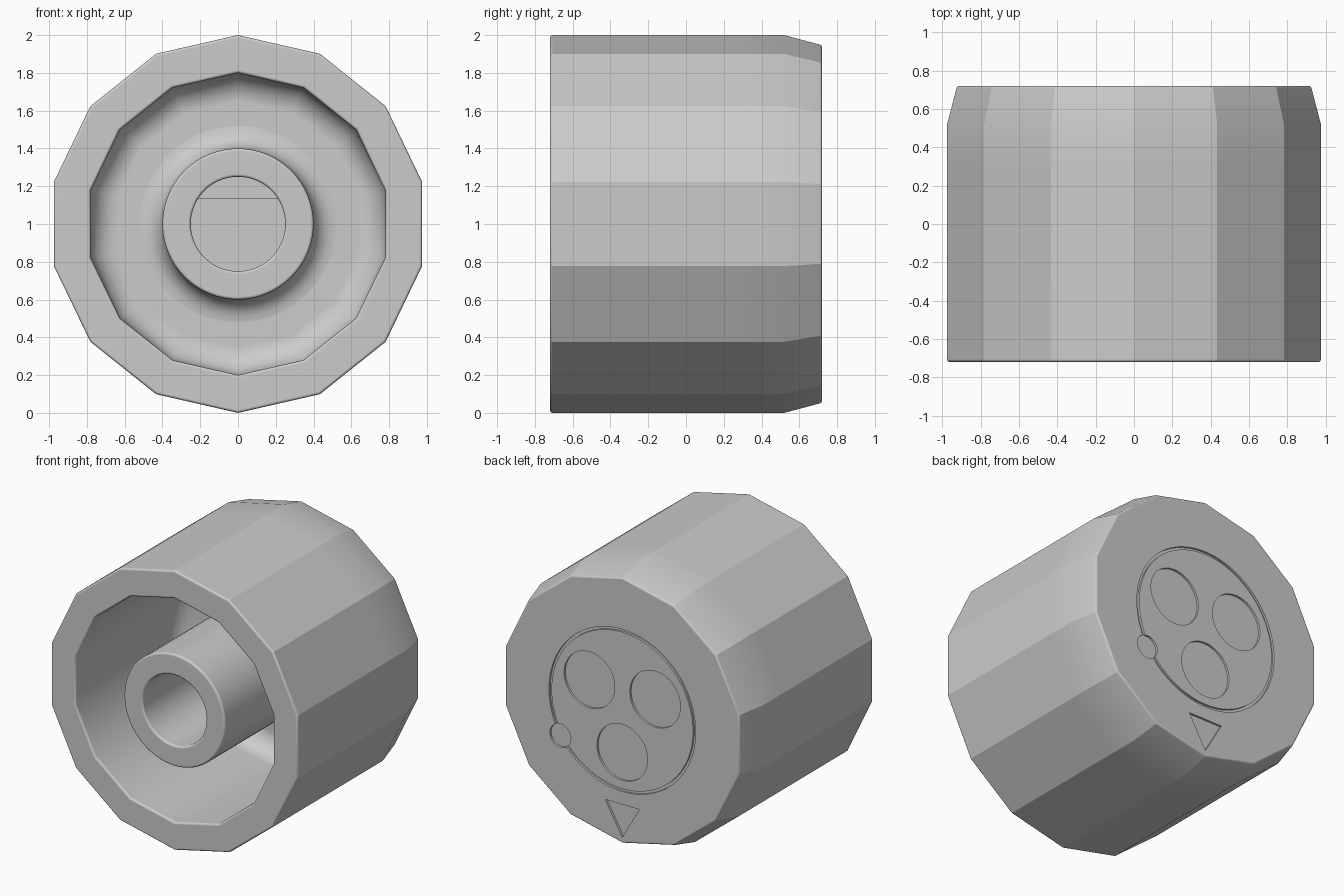
import bpy, bmesh
from math import sin, cos, pi, radians, hypot, asin

old = bpy.data.objects.get("Cube")
if old:
    bpy.data.objects.remove(old, do_unlink=True)

grey = bpy.data.materials.new("plain grey")
grey.use_nodes = True
grey.diffuse_color = (0.6, 0.6, 0.6, 1)
grey.node_tree.nodes["Principled BSDF"].inputs["Base Color"].default_value = (0.6, 0.6, 0.6, 1)

FRONT, BACK, FLOOR = -0.72, 0.72, 0.5
B = 0.015  # small edge rounding


def arc(cx, cy, r, a0, a1, n=5):
    angles = [radians(a0 + (a1 - a0) * i / n) for i in range(n + 1)]
    return [(cx + r * cos(a), cy + r * sin(a)) for a in angles]


def finish(bm, name):
    bmesh.ops.recalc_face_normals(bm, faces=bm.faces)
    mesh = bpy.data.meshes.new(name)
    bm.to_mesh(mesh)
    bm.free()
    mesh.materials.append(grey)
    ob = bpy.data.objects.new(name, mesh)
    bpy.context.collection.objects.link(ob)
    ob.location.z = 1
    return ob


def lathe(name, profile, sides, loop=False):
    """Spin (radius, y) points around the y axis; cap the ends or close the loop."""
    bm = bmesh.new()
    rings = []
    for r, y in profile:
        turn = [2 * pi * i / sides for i in range(sides)]
        rings.append([bm.verts.new((r * sin(a), y, r * cos(a))) for a in turn])
    pairs = list(zip(rings, rings[1:]))
    if loop:
        pairs.append((rings[-1], rings[0]))
    else:
        bm.faces.new(rings[0])
        bm.faces.new(rings[-1])
    for p, q in pairs:
        for i in range(sides):
            j = (i + 1) % sides
            bm.faces.new((p[i], p[j], q[j], q[i]))
    return finish(bm, name)


def prism(name, outline, y0, y1):
    bm = bmesh.new()
    ends = [[bm.verts.new((x, y, z)) for x, z in outline] for y in (y0, y1)]
    for e in ends:
        bm.faces.new(e)
    n = len(outline)
    for i in range(n):
        j = (i + 1) % n
        bm.faces.new((ends[0][i], ends[0][j], ends[1][j], ends[1][i]))
    return finish(bm, name)


def activate(ob):
    bpy.ops.object.select_all(action='DESELECT')
    ob.select_set(True)
    bpy.context.view_layer.objects.active = ob


def cut(target, cutter):
    mod = target.modifiers.new("cut", 'BOOLEAN')
    mod.operation, mod.solver, mod.object = 'DIFFERENCE', 'EXACT', cutter
    activate(target)
    bpy.ops.object.modifier_apply(modifier=mod.name)
    bpy.data.objects.remove(cutter, do_unlink=True)


def smooth(ob, angle):
    activate(ob)
    bpy.ops.object.shade_smooth_by_angle(angle=radians(angle))
    ob.modifiers.new("even shading", 'WEIGHTED_NORMAL').keep_sharp = True


# Fourteen-sided shell with a rounded cavity
shell = lathe("knob_shell",
              arc(0.65, FLOOR - 0.15, 0.15, 90, 0)
              + arc(0.8 + B, FRONT + B, B, 180, 270)
              + arc(1 - B, FRONT + B, B, -90, 0)
              + [(1, 0.3), (1, 0.52)]
              + arc(0.95 - B, BACK - B, B, 14, 90), 14)

# Shallow marks sunk in the back face
DEPTH, TOP = BACK - 0.015, BACK + 0.1
cut(shell, lathe("ring_cutter", [(0.56, DEPTH), (0.58, DEPTH), (0.58, TOP), (0.56, TOP)], 96, True))
marks = [arc(0.3 * cos(radians(a)), 0.3 * sin(radians(a)), 0.2, 0, 354, 59) for a in (30, 150, 270)]
marks.append(arc(0.49, -0.31, 0.083, 0, 350, 35))
marks.append(arc(0, -0.75, 0.156, 30, 270, 2))
for outline in marks:
    cut(shell, prism("mark_cutter", outline, DEPTH, TOP))
smooth(shell, 20)
# Cavity walls blend softly
verts = shell.data.vertices
for e in shell.data.edges:
    pts = [verts[i].co for i in e.vertices]
    if all(hypot(p.x, p.z) < 0.805 and FRONT + B - 0.001 < p.y < 0.6 for p in pts):
        e.use_edge_sharp = False

# Round centre tube flaring into the cavity floor
tube = lathe("shaft_tube",
             arc(0.52, FLOOR - 0.12, 0.12, 90, 180, 6)
             + arc(0.4 - B, FRONT + B, B, 0, -90)
             + arc(0.25 + B, FRONT + B, B, 270, 180)
             + [(0.25, 0.4)], 64)
smooth(tube, 30)

# Flat key that makes the deep end of the bore D-shaped
half = asin(0.13 / 0.25) * 180 / pi
key = prism("bore_flat", arc(0, 0, 0.252, half, 180 - half, 20), -0.2, 0.41)
smooth(key, 30)
